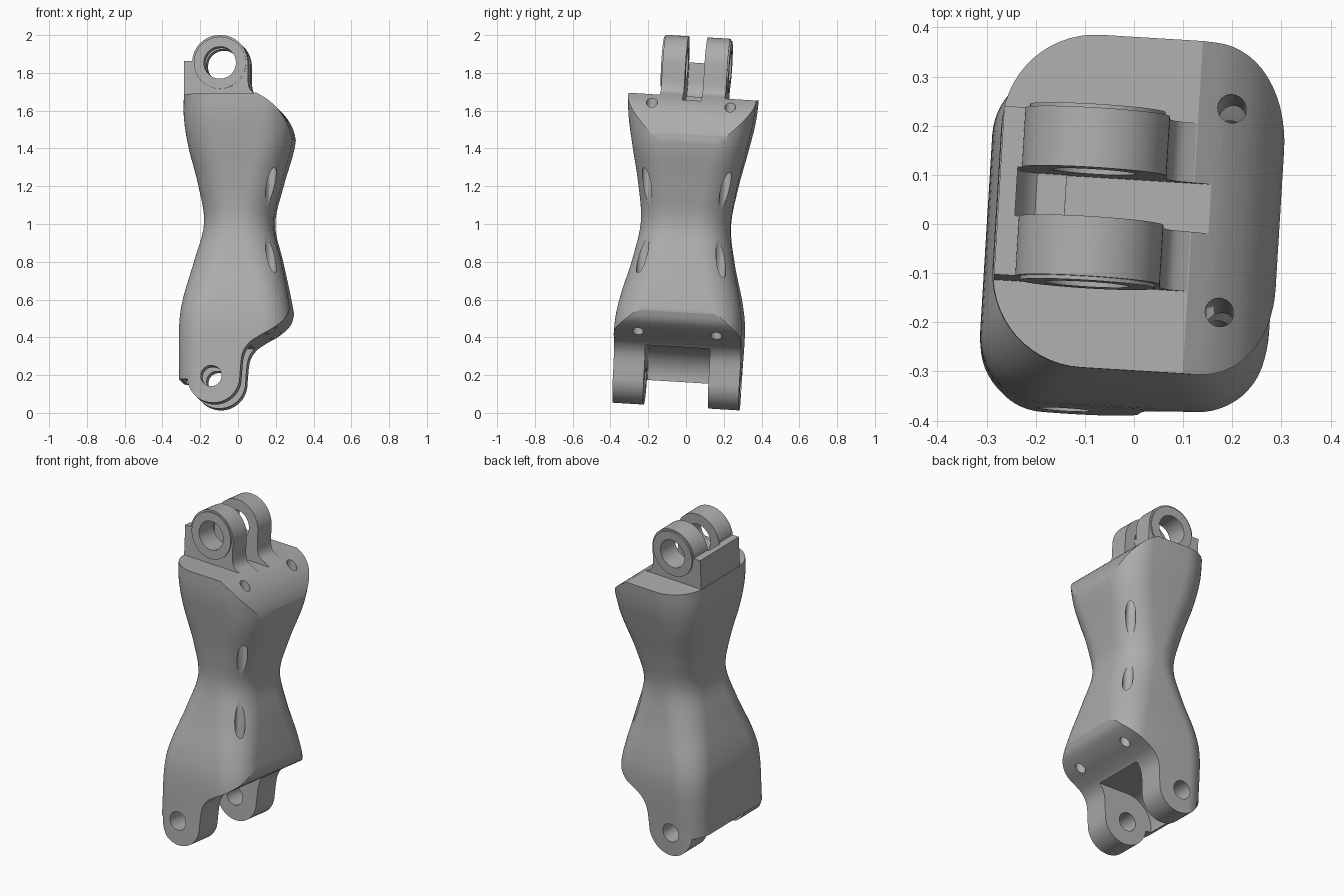
import bpy, bmesh, math
from mathutils import Matrix, Vector

if "Cube" in bpy.data.objects:
    bpy.data.objects.remove(bpy.data.objects["Cube"], do_unlink=True)

grey = bpy.data.materials.new("plain grey")
grey.use_nodes = True
COLOUR = (0.42, 0.42, 0.42, 1)
grey.diffuse_color = COLOUR
grey.node_tree.nodes["Principled BSDF"].inputs["Base Color"].default_value = COLOUR

# The whole link leans and turns slightly about its middle
PIVOT = Vector((0, 0, 1))
LEAN = (Matrix.Translation(PIVOT) @ Matrix.Rotation(math.radians(-3.5), 4, 'X')
        @ Matrix.Rotation(math.radians(-3.5), 4, 'Z') @ Matrix.Translation(-PIVOT))


def make(name, bm):
    bmesh.ops.recalc_face_normals(bm, faces=bm.faces)
    mesh = bpy.data.meshes.new(name)
    bm.to_mesh(mesh)
    bm.free()
    mesh.materials.append(grey)
    obj = bpy.data.objects.new(name, mesh)
    bpy.context.collection.objects.link(obj)
    return obj


def spline(points, steps):
    """Smooth interpolation through tuples of any length."""
    pts = [points[0]] + list(points) + [points[-1]]
    out = []
    for a, b, c, d in zip(pts, pts[1:], pts[2:], pts[3:]):
        for i in range(steps):
            t = i / steps
            out.append(tuple(0.5 * (2 * q + (r - p) * t + (2 * p - 5 * q + 4 * r - s) * t * t
                                    + (3 * q - p - 3 * r + s) * t ** 3)
                             for p, q, r, s in zip(a, b, c, d)))
    return out + [points[-1]]


def arc(cx, cz, r, start, end, n=32):
    angles = [math.radians(start + (end - start) * i / n) for i in range(n + 1)]
    return [(cx + r * math.cos(a), cz + r * math.sin(a)) for a in angles]


def extrude(name, profile, y0, y1):
    """Side profile in x and z, pushed along y."""
    bm = bmesh.new()
    face = bm.faces.new([bm.verts.new((x, y0, z)) for x, z in profile])
    new = bmesh.ops.extrude_face_region(bm, geom=[face])["geom"]
    bmesh.ops.translate(bm, vec=(0, y1 - y0, 0),
                        verts=[v for v in new if isinstance(v, bmesh.types.BMVert)])
    return make(name, bm)


def rod(name, centre, r, depth, axis):
    bm = bmesh.new()
    turn = Matrix.Rotation(math.pi / 2, 4, 'X') if axis == 'Y' else Matrix()
    bmesh.ops.create_cone(bm, cap_ends=True, segments=48, radius1=r, radius2=r, depth=depth,
                          matrix=Matrix.Translation(centre) @ turn)
    return make(name, bm)


def combine(obj, other, operation):
    mod = obj.modifiers.new("cut", 'BOOLEAN')
    mod.operation, mod.object, mod.solver = operation, other, 'EXACT'
    bpy.context.view_layer.update()
    result = bpy.data.meshes.new_from_object(obj.evaluated_get(bpy.context.evaluated_depsgraph_get()))
    obj.modifiers.clear()
    obj.data = result
    bpy.data.objects.remove(other, do_unlink=True)


def finish(obj):
    obj.data.transform(LEAN)
    bpy.ops.object.select_all(action='DESELECT')
    obj.select_set(True)
    bpy.context.view_layer.objects.active = obj
    bpy.ops.object.shade_smooth_by_angle(angle=math.radians(28))


def rounded_section(z, left, right, half, r_left, r_right):
    ring = []
    for x, y, r, start in ((right - r_right, half - r_right, r_right, 0),
                           (left + r_left, half - r_left, r_left, 90),
                           (left + r_left, r_left - half, r_left, 180),
                           (right - r_right, r_right - half, r_right, 270)):
        ring += arc(x, y, r, start, start + 90, 14)
    return [(x, y, z) for x, y in ring]


# Waisted body: height, left x, right x, half depth, corner radii
SECTIONS = [(-0.1, -0.30, 0.30, 0.335, 0.13, 0.15), (0.2, -0.30, 0.30, 0.336, 0.13, 0.15),
            (0.45, -0.30, 0.295, 0.337, 0.14, 0.15), (0.6, -0.28, 0.275, 0.317, 0.15, 0.16),
            (0.8, -0.225, 0.235, 0.268, 0.16, 0.17), (1.0, -0.175, 0.193, 0.238, 0.16, 0.165),
            (1.2, -0.205, 0.235, 0.262, 0.17, 0.17), (1.4, -0.255, 0.29, 0.302, 0.18, 0.17),
            (1.55, -0.278, 0.305, 0.33, 0.19, 0.17), (1.68, -0.278, 0.31, 0.34, 0.19, 0.16),
            (1.8, -0.278, 0.31, 0.34, 0.19, 0.16)]
bm = bmesh.new()
rings = [[bm.verts.new(p) for p in rounded_section(*s)] for s in spline(SECTIONS, 6)]
for low, high in zip(rings, rings[1:]):
    for i in range(len(low)):
        j = (i + 1) % len(low)
        bm.faces.new((low[i], low[j], high[j], high[i]))
bm.faces.new(rings[0])
bm.faces.new(rings[-1])
body = make("body", bm)

# Side outline: flat top, rolled shoulder, rolled hip and lower lugs
LOW_X, LOW_Z = -0.11, 0.172
shoulder = spline([(0.12, 1.675), (0.18, 1.638), (0.235, 1.585), (0.275, 1.52),
                   (0.297, 1.45), (0.32, 1.35)], 6)
hip = spline([(0.31, 0.62), (0.285, 0.53), (0.26, 0.475), (0.2, 0.425), (0.13, 0.385),
              (0.075, 0.345), (0.042, 0.285), (0.03, LOW_Z)], 6)
outline = ([(-0.5, 1.675)] + shoulder + [(0.5, 1.25), (0.5, 0.75)] + hip
           + arc(LOW_X, LOW_Z, 0.14, 0, -175)[1:] + [(-0.5, 0.185)])
combine(body, extrude("outline_cutter", outline, -0.6, 0.6), 'INTERSECT')

# Pocket between the lower lugs, pin hole and screw holes
pocket = [(-0.285, -0.2)] + arc(LOW_X, LOW_Z, 0.175, 180, 90) + [(0.5, 0.35), (0.5, -0.2)]
combine(body, extrude("pocket_cutter", pocket, -0.172, 0.172), 'DIFFERENCE')
combine(body, rod("pin_cutter", (LOW_X - 0.012, 0, LOW_Z + 0.003), 0.055, 1, 'Y'), 'DIFFERENCE')
for side in (-1, 1):
    combine(body, rod("screw_cutter", (0.187, side * 0.208, 1), 0.029, 2, 'Z'), 'DIFFERENCE')
TOP_X, TOP_Z = -0.085, 1.845
recess = [(-0.14, 1.655), (0.3, 1.655), (0.3, 1.8), (-0.14, 1.8)]
combine(body, extrude("recess_cutter", recess, -0.05, 0.05), 'DIFFERENCE')
finish(body)

# Upper lugs with a raised bearing ring and a through hole
foot = spline([(0.063, 1.76), (0.068, 1.72), (0.085, 1.692), (0.12, 1.674)], 5)
lug = ([(-0.275, 1.62), (-0.275, 1.855)] + [(-0.23, 1.855)]
       + arc(TOP_X, TOP_Z, 0.148, 172, 0) + foot + [(0.12, 1.62)])
for side, name in ((-1, "front_upper_lug"), (1, "back_upper_lug")):
    part = extrude(name, lug, *sorted((side * 0.05, side * 0.172)))
    combine(part, rod("ring", (TOP_X, side * 0.17, TOP_Z), 0.138, 0.02, 'Y'), 'UNION')
    combine(part, rod("hole_cutter", (TOP_X, side * 0.1, TOP_Z), 0.085, 0.5, 'Y'), 'DIFFERENCE')
    finish(part)

# Stop plate joining the upper lugs
stop = ([(-0.275, 1.62), (-0.275, 1.855), (-0.24, 1.855)]
        + arc(-0.14, 1.755, 0.1, 180, 270, 12) + [(-0.14, 1.62)])
finish(extrude("stop_plate", stop, -0.052, 0.052))
